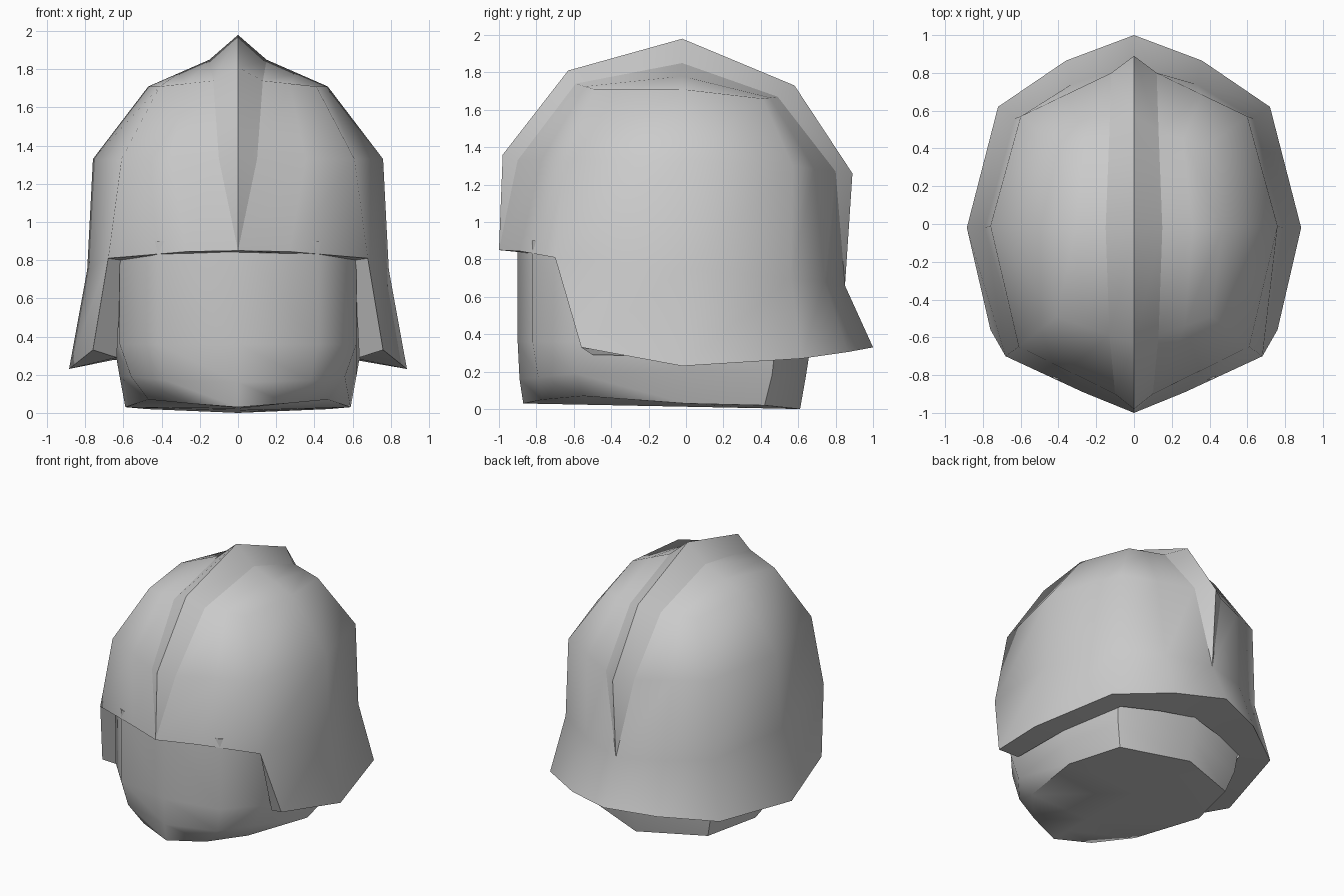
import bpy, bmesh
from mathutils import Vector as V

cube = bpy.data.objects.get("Cube")
if cube:
    bpy.data.objects.remove(cube)

grey = bpy.data.materials.new("plain_grey")
grey.use_nodes = True
colour = (0.6, 0.6, 0.6, 1)
grey.diffuse_color = colour
grey.node_tree.nodes["Principled BSDF"].inputs["Base Color"].default_value = colour


def build(name, faces, angle):
    """Mirror half-model faces across x, weld them and face them outward."""
    bm = bmesh.new()
    for face in faces:
        points = []
        for p in face:
            if p not in points:
                points.append(p)
        if len(points) < 3:
            continue
        for side in (1, -1):
            ring = [bm.verts.new((side * p[0], p[1], p[2])) for p in points]
            bm.faces.new(ring[::side])
    bmesh.ops.remove_doubles(bm, verts=bm.verts, dist=0.0005)
    bmesh.ops.recalc_face_normals(bm, faces=bm.faces)
    core = V((0, 0, 0.8))
    outward = sum(f.normal.dot(f.calc_center_median() - core) * f.calc_area() for f in bm.faces)
    if outward < 0:
        bmesh.ops.reverse_faces(bm, faces=bm.faces)
    mesh = bpy.data.meshes.new(name)
    bm.to_mesh(mesh)
    bm.free()
    mesh.materials.append(grey)
    obj = bpy.data.objects.new(name, mesh)
    bpy.context.collection.objects.link(obj)
    bpy.ops.object.select_all(action="DESELECT")
    obj.select_set(True)
    bpy.context.view_layer.objects.active = obj
    bpy.ops.object.shade_smooth_by_angle(angle=angle)
    return obj


def strip(a, b):
    """Quads joining two equally long chains of points."""
    return [(a[i], a[i + 1], b[i + 1], b[i]) for i in range(len(a) - 1)]


def middle(a, b):
    return tuple((p + q) / 2 for p, q in zip(a, b))


# Helmet profiles, each from its lower edge up to the crown
brow = (0, -1, .85)
nape = (0, .85, .66)
tail = (0, 1, .33)
ridge_front = [brow, (0, -.98, 1.36), (0, -.63, 1.81)]
base_front = [brow, (.1, -.9, 1.33), (.13, -.59, 1.74)]
corner_front = [(.76, -.56, .33), (.68, -.7, .81), (.61, -.65, 1.33), (.41, -.49, 1.71)]
side = [(.885, -.02, .23), (.79, -.02, .75), (.76, -.01, 1.33), (.47, -.02, 1.71)]
corner_back = [(.72, .62, .27), (.63, .56, .7), (.6, .57, 1.3), (.39, .41, 1.66)]
base_back = [tail, nape, (.12, .8, 1.27), (.13, .49, 1.67)]
ridge_back = [tail, nape, (0, .89, 1.26), (0, .58, 1.73)]
mid_front = [(.27, -.89, .845)] + [middle(a, b) for a, b in zip(base_front[1:], corner_front[2:])]
mid_back = [(.36, .865, .305), (.33, .74, .68)] + [
    middle(a, b) for a, b in zip(base_back[2:], corner_back[2:])]

peak = (0, -.02, 1.98)
peak_base = (.15, -.02, 1.85)
peak_mid = middle(peak_base, side[-1])

# Shell walls
shell = strip(base_front, mid_front) + strip(mid_front, corner_front[1:])
for a, b in ((corner_front, side), (side, corner_back), (corner_back, mid_back), (mid_back, base_back)):
    shell += strip(a, b)
# Crown
for base, mid, corner in ((base_front, mid_front, corner_front), (base_back, mid_back, corner_back)):
    shell.append((base[-1], mid[-1], peak_mid, peak_base))
    shell.append((mid[-1], corner[-1], side[-1], peak_mid))
# Underside of the rim, reaching in to the head
rim = [brow, mid_front[0], corner_front[1], corner_front[0], side[0], corner_back[0], mid_back[0], tail]
lip = [(0, -.88, .84), (.26, -.85, .835), (.61, -.6, .8), (.635, -.5, .29),
       (.64, 0, .28), (.54, .5, .29), (.27, .6, .31), (0, .66, .33)]
shell += strip(rim, lip)
build("helmet_shell", shell, 1.05)

# Raised ridge over the helmet
crest = strip(ridge_front + [peak], base_front + [peak_base])
crest += strip(ridge_back + [peak], base_back + [peak_base])
build("helmet_crest", crest, 0.7)

# Head: stacked half outlines from front to back
outline = [(0, -.9), (.42, -.82), (.62, -.6), (.65, 0), (.55, .48), (0, .67)]
top = [(x, y, .9) for x, y in outline]
cheek = [(x, y, .36) for x, y in outline]
jaw = [(0, -.89, .16), (.38, -.79, .17), (.56, -.59, .19), (.62, 0, .19), (.53, .46, .18), (0, .64, .17)]
bottom = [(0, -.87, .03), (.26, -.77, .05), (.47, -.55, .07), (.59, 0, .03), (.48, .42, .02), (0, .61, 0)]
spine = [(0, y, .03 - .02 * (y + .87)) for y in (-.87, -.72, -.5, 0, .4)] + [bottom[-1]]
head = strip(top, cheek) + strip(cheek, jaw) + strip(jaw, bottom) + strip(bottom, spine)
head += strip(top, [(0, y, .9) for x, y in outline])
build("head", head, 0.85)
